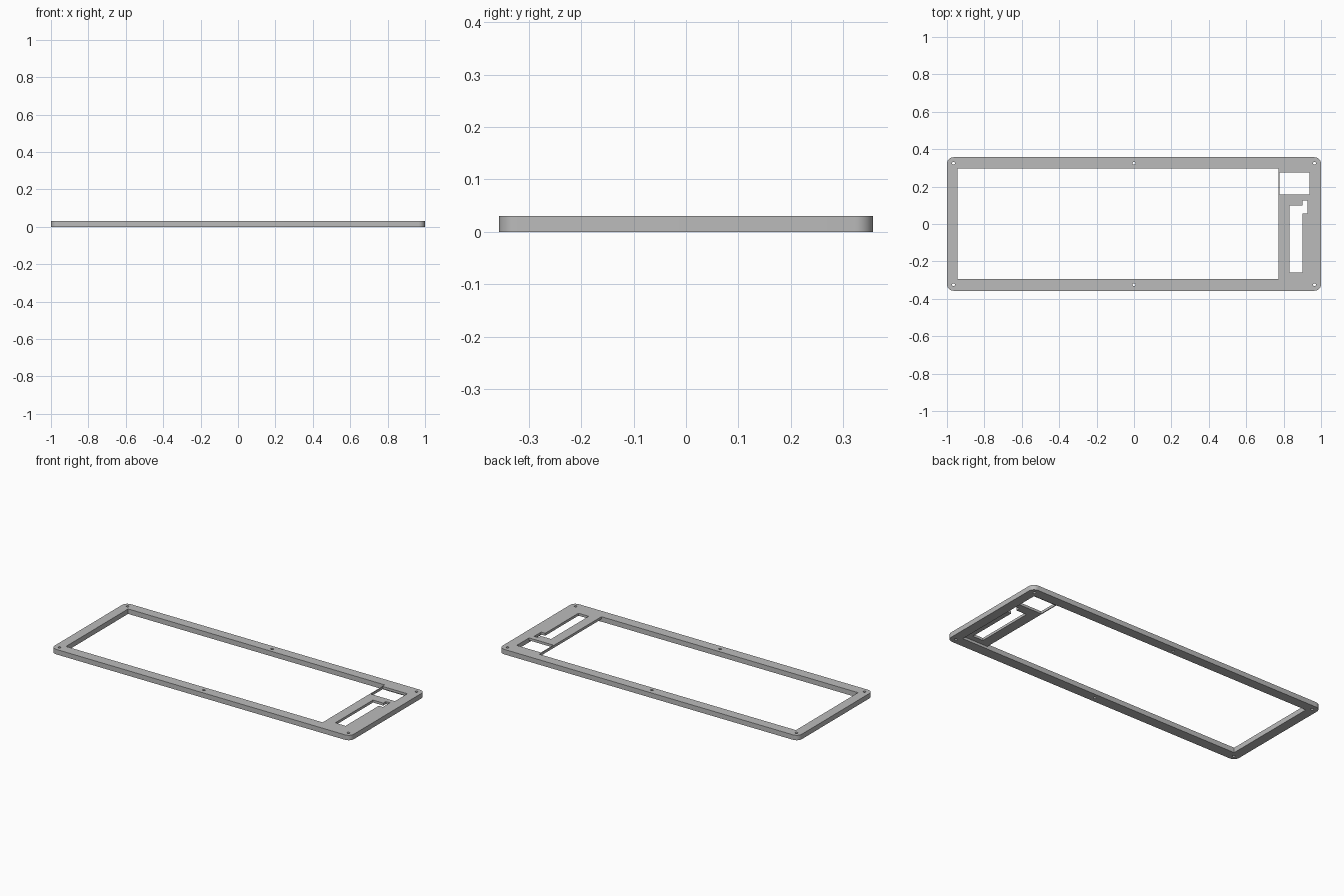
import bpy, math

cube = bpy.data.objects.get("Cube")
if cube:
    bpy.data.objects.remove(cube, do_unlink=True)

HALF_Y, HEIGHT, PLATE_Z = 0.357, 0.03, 0.015

grey = bpy.data.materials.new("plain grey")
grey.use_nodes = True
colour = (0.5, 0.5, 0.5, 1)
grey.diffuse_color = colour
grey.node_tree.nodes["Principled BSDF"].inputs["Base Color"].default_value = colour


def prism(name, outline, z0, z1):
    """Upright prism from a counter-clockwise outline."""
    n = len(outline)
    verts = [(x, y, z) for z in (z0, z1) for x, y in outline]
    faces = [tuple(reversed(range(n))), tuple(range(n, 2 * n))]
    faces += [(i, (i + 1) % n, (i + 1) % n + n, i + n) for i in range(n)]
    mesh = bpy.data.meshes.new(name)
    mesh.from_pydata(verts, [], faces)
    mesh.materials.append(grey)
    obj = bpy.data.objects.new(name, mesh)
    bpy.context.collection.objects.link(obj)
    return obj


def rect(x0, x1, y0, y1):
    return [(x0, y0), (x1, y0), (x1, y1), (x0, y1)]


def arc(cx, cy, r, start, sweep, steps):
    return [(cx + r * math.cos(start + sweep * i / steps),
             cy + r * math.sin(start + sweep * i / steps)) for i in range(steps + 1)]


def cut(target, outline, z0=-0.1, z1=0.1):
    cutter = prism("cutter", outline, z0, z1)
    cutter.hide_render = True
    bpy.context.view_layer.objects.active = target
    mod = target.modifiers.new("cut", 'BOOLEAN')
    mod.operation, mod.solver, mod.object = 'DIFFERENCE', 'EXACT', cutter
    bpy.ops.object.modifier_apply(modifier=mod.name)
    bpy.data.objects.remove(cutter, do_unlink=True)


# Rounded slab
r = 0.035
outline = []
for k, (sx, sy) in enumerate([(1, 1), (-1, 1), (-1, -1), (1, -1)]):
    outline += arc(sx * (1 - r), sy * (HALF_Y - r), r, k * math.pi / 2, math.pi / 2, 8)
frame = prism("bezel_frame", outline, 0, HEIGHT)

# Main opening, and the pocket under the side plate
cut(frame, rect(-0.943, 0.772, -0.295, 0.298))
cut(frame, rect(0.7, 0.943, -0.294, 0.297), -0.1, PLATE_Z)

# Small window and notched slot in the side plate
cut(frame, rect(0.777, 0.939, 0.157, 0.275))
cut(frame, [(0.832, -0.26), (0.901, -0.26), (0.901, 0.057), (0.928, 0.057),
            (0.928, 0.125), (0.901, 0.125), (0.901, 0.1), (0.832, 0.1)])

# Screw holes
for x in (-0.965, 0, 0.965):
    for y in (-0.325, 0.325):
        cut(frame, arc(x, y, 0.008, 0, 2 * math.pi, 16)[:-1])

bpy.ops.object.select_all(action='DESELECT')
frame.select_set(True)
bpy.context.view_layer.objects.active = frame
bpy.ops.object.shade_smooth_by_angle(angle=math.radians(30))
